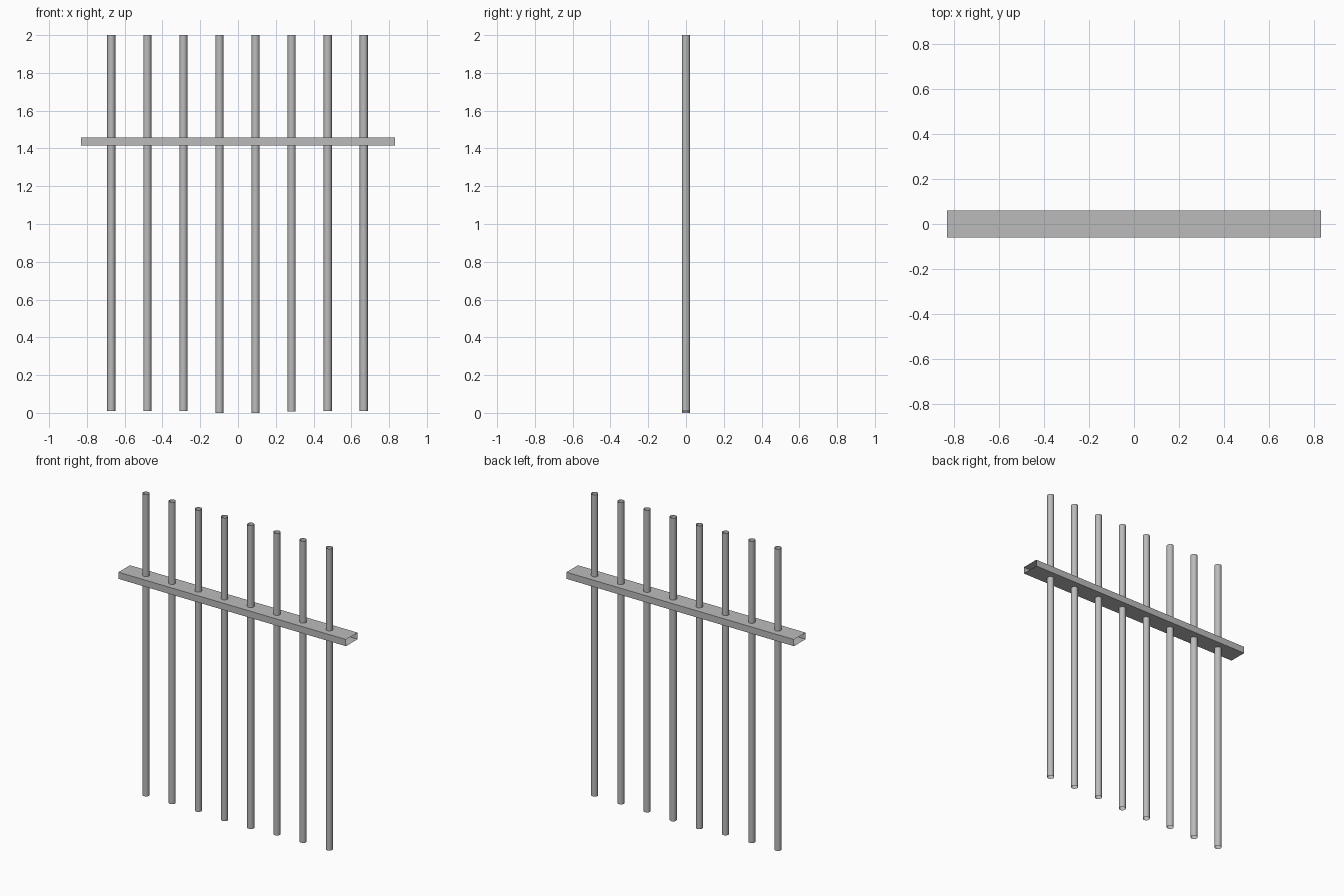
import bpy, bmesh, math

if "Cube" in bpy.data.objects:
    bpy.data.objects.remove(bpy.data.objects["Cube"])

# One plain grey metal
grey = bpy.data.materials.new("grey metal")
grey.diffuse_color = (0.5, 0.5, 0.5, 1)
grey.use_nodes = True
grey.node_tree.nodes["Principled BSDF"].inputs["Base Color"].default_value = grey.diffuse_color


def open_tube(name, ring, start, end, axis, smooth=False):
    """Thin-walled tube, open at both ends; ring holds (u, v) corners."""
    bm = bmesh.new()
    place = {"x": lambda u, v, t: (t, u, v), "z": lambda u, v, t: (u, v, t)}[axis]
    a = [bm.verts.new(place(u, v, start)) for u, v in ring]
    b = [bm.verts.new(place(u, v, end)) for u, v in ring]
    for i in range(len(ring)):
        j = (i + 1) % len(ring)
        face = bm.faces.new((a[i], a[j], b[j], b[i]))
        face.smooth = smooth
    mesh = bpy.data.meshes.new(name)
    bm.to_mesh(mesh)
    bm.free()
    mesh.materials.append(grey)
    obj = bpy.data.objects.new(name, mesh)
    bpy.context.collection.objects.link(obj)
    return obj


# Cross rail: hollow rectangular section
Y, Z0, Z1 = 0.06, 1.415, 1.459
open_tube("cross_rail", [(-Y, Z0), (Y, Z0), (Y, Z1), (-Y, Z1)], -0.83, 0.83, "x")

# Eight upright round bars passing through the rail
R, SIDES = 0.0215, 16
bottoms = [0.01, 0.01, 0.01, 0.0, 0.0, 0.008, 0.01, 0.01]
for n, bottom in enumerate(bottoms):
    x = -0.671 + 0.191 * n
    ring = [(x + R * math.cos(2 * math.pi * k / SIDES),
             R * math.sin(2 * math.pi * k / SIDES)) for k in range(SIDES)]
    open_tube(f"upright_bar_{n + 1}", ring, bottom, 2.0, "z", smooth=True)
